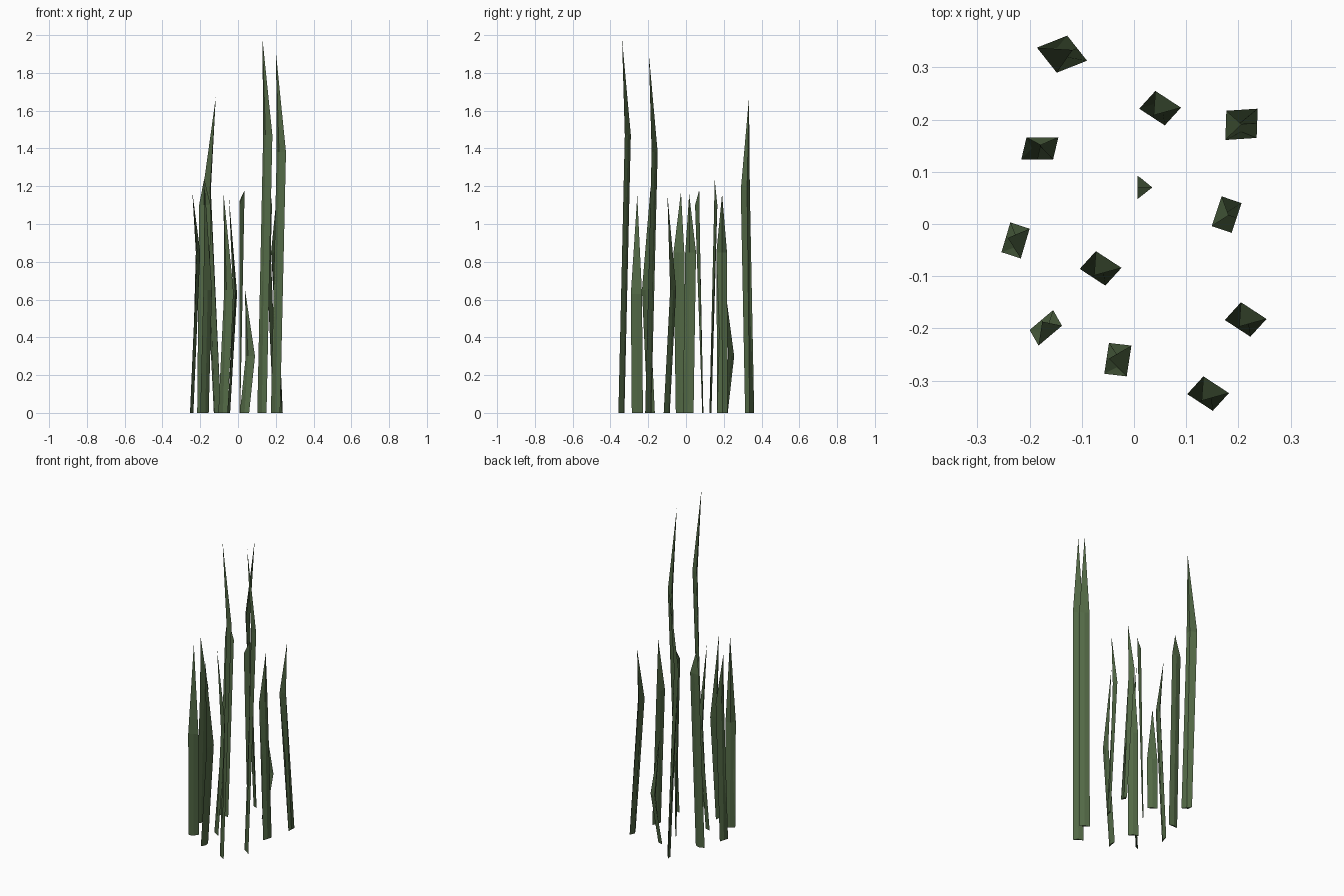
import bpy, bmesh
from mathutils import Vector

if "Cube" in bpy.data.objects:
    bpy.data.objects.remove(bpy.data.objects["Cube"])

green = bpy.data.materials.new("dark_green")
green.diffuse_color = (0.085, 0.14, 0.06, 1)
green.use_nodes = True
green.node_tree.nodes["Principled BSDF"].inputs["Base Color"].default_value = green.diffuse_color


def loft(name, rings, tip=None):
    """Skin a stack of rings, closing the bottom and the top or a tip."""
    bm = bmesh.new()
    rows = [[bm.verts.new(p) for p in ring] for ring in rings]
    n = len(rows[0])
    for low, high in zip(rows, rows[1:]):
        for i in range(n):
            j = (i + 1) % n
            bm.faces.new((low[i], low[j], high[j], high[i]))
    bm.faces.new(rows[0][::-1])
    if tip is None:
        bm.faces.new(rows[-1])
    else:
        t = bm.verts.new(tip)
        for i in range(n):
            bm.faces.new((rows[-1][i], rows[-1][(i + 1) % n], t))
    bmesh.ops.recalc_face_normals(bm, faces=bm.faces)
    mesh = bpy.data.meshes.new(name)
    bm.to_mesh(mesh)
    bm.free()
    mesh.materials.append(green)
    bpy.context.collection.objects.link(bpy.data.objects.new(name, mesh))


def blade(name, p, q, lean, bend_z, tip_z, back=0.1):
    """Blade that bows out along lean at bend_z, then returns to a point."""
    p, q, d = Vector((*p, 0)), Vector((*q, 0)), Vector((*lean, 0))
    c = (p + q) / 2
    up = Vector((0, 0, bend_z))
    base = [p, c + d * 0.25, q, c]
    bend = [v + d + up for v in (p, c, q, c - d * 0.4)]
    loft(name, [base, bend], c + d * back + Vector((0, 0, tip_z)))


# Four blades sharing one footprint: left base corner, bend height, tip height
for i, (x, y, bz, tz) in enumerate([(0.01, 0.221, 0.3, 0.65), (-0.104, -0.086, 0.65, 1.16),
                                    (0.174, -0.184, 1.38, 1.9), (0.102, -0.326, 1.47, 1.98)]):
    blade(f"slanted_blade_{i + 1}", (x, y), (x + 0.049, y - 0.032), (0.031, 0.034), bz, tz)

# Other blades: base edge, lean, bend height, tip height, tip return
blades = [
    ((-0.128, 0.361), (-0.09, 0.313), (-0.058, -0.023), 1.18, 1.67, 0.15),
    ((0.235, 0.165), (0.237, 0.221), (-0.06, -0.004), 0.85, 1.16, 0.5),
    ((-0.216, 0.124), (-0.155, 0.124), (0.01, 0.042), 1.1, 1.24, 0.65),
    ((0.187, -0.017), (0.206, 0.04), (-0.038, 0.013), 0.85, 1.16, 0.4),
    ((-0.254, -0.054), (-0.237, 0.003), (0.037, -0.012), 0.85, 1.17, 0.1),
    ((-0.2, -0.203), (-0.155, -0.165), (0.017, -0.03), 0.65, 1.2, 0.1),
    ((-0.057, -0.287), (-0.048, -0.228), (0.043, -0.005), 0.63, 1.15, 0.1),
]
for i, args in enumerate(blades):
    blade(f"bowed_blade_{i + 1}", *args)

# Thin sliver that narrows towards the ground
loft("thin_blade",
     [[(0.007, 0.086, 0), (0.012, 0.089, 0), (0.007, 0.092, 0)],
      [(0.007, 0.048, 1.1), (0.035, 0.07, 1.18), (0.007, 0.07, 1.12)]])
